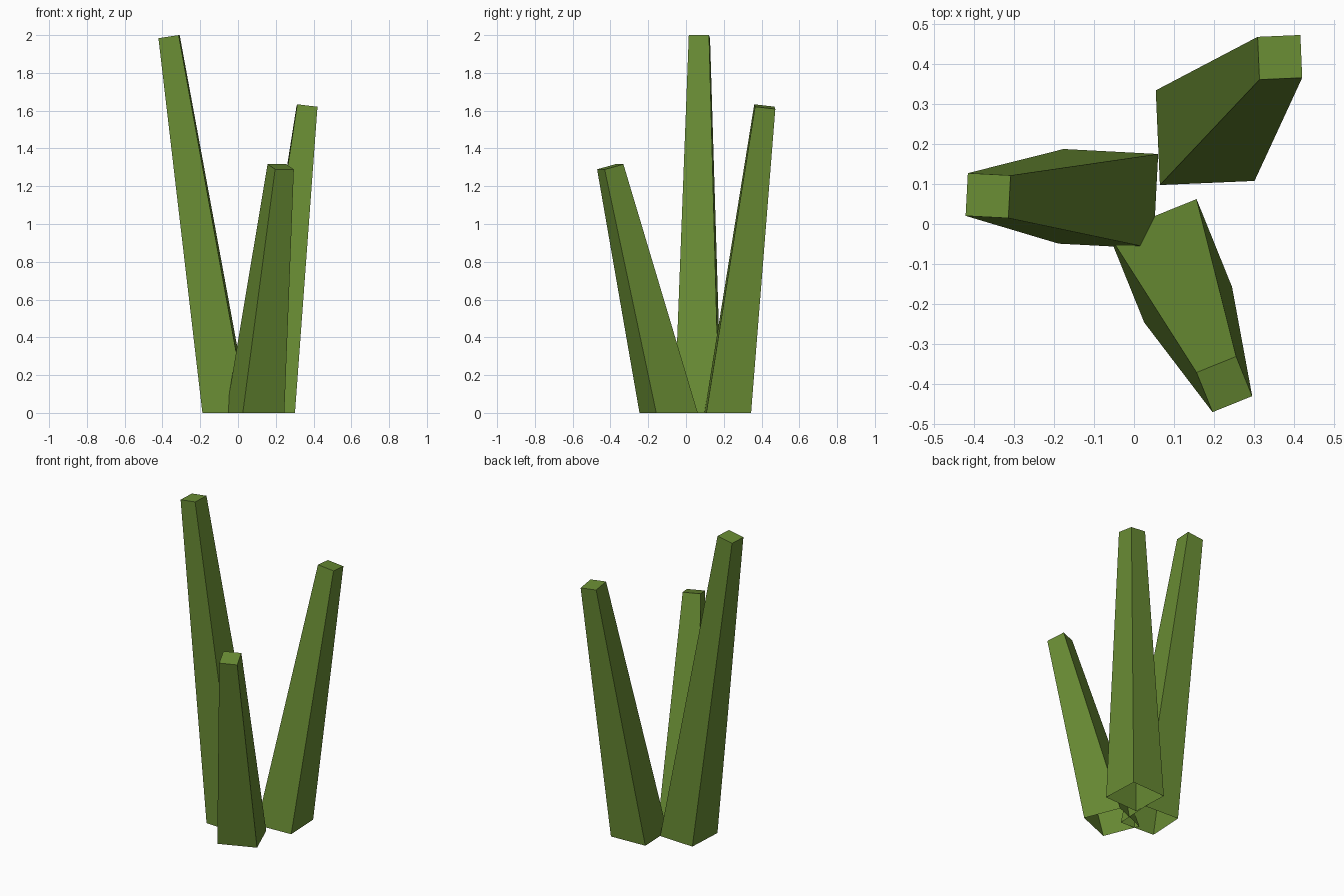
import bpy, bmesh, math
from mathutils import Vector, Matrix

if "Cube" in bpy.data.objects:
    bpy.data.objects.remove(bpy.data.objects["Cube"])

green = bpy.data.materials.new("grass green")
green.diffuse_color = (0.141, 0.262, 0.034, 1)
green.use_nodes = True
green.node_tree.nodes["Principled BSDF"].inputs["Base Color"].default_value = green.diffuse_color

BASE, TIP = 0.237, 0.107   # widths of the square blade at ground and tip


def square(width, yaw):
    """Four corner offsets, counter-clockwise seen from above."""
    rot = Matrix.Rotation(math.radians(yaw), 2)
    h = width / 2
    return [rot @ Vector(p) for p in ((-h, -h), (h, -h), (h, h), (-h, h))]


def blade(name, foot, tip, yaw):
    """Leaning tapered blade, open underneath, tip cut square to its lean."""
    foot, tip = Vector(foot), Vector(tip)
    lean = (tip.xy - foot) / tip.z
    bm = bmesh.new()
    low = [bm.verts.new((*(foot + o), 0)) for o in square(BASE, yaw)]
    high = [bm.verts.new((*(tip.xy + o), tip.z - lean.dot(o)))
            for o in square(TIP, yaw)]
    for i in range(4):
        j = (i + 1) % 4
        bm.faces.new((low[i], low[j], high[j], high[i]))
    bm.faces.new(high)
    mesh = bpy.data.meshes.new(name)
    bm.to_mesh(mesh)
    bm.free()
    mesh.materials.append(green)
    bpy.context.collection.objects.link(bpy.data.objects.new(name, mesh))


# Three blades fanning out from a shared root
blade("tall_blade", (-0.064, 0.063), (-0.365, 0.071, 1.992), -3)
blade("middle_blade", (0.178, 0.221), (0.365, 0.417, 1.621), 2.5)
blade("short_blade", (0.091, -0.092), (0.226, -0.401, 1.303), 22)
